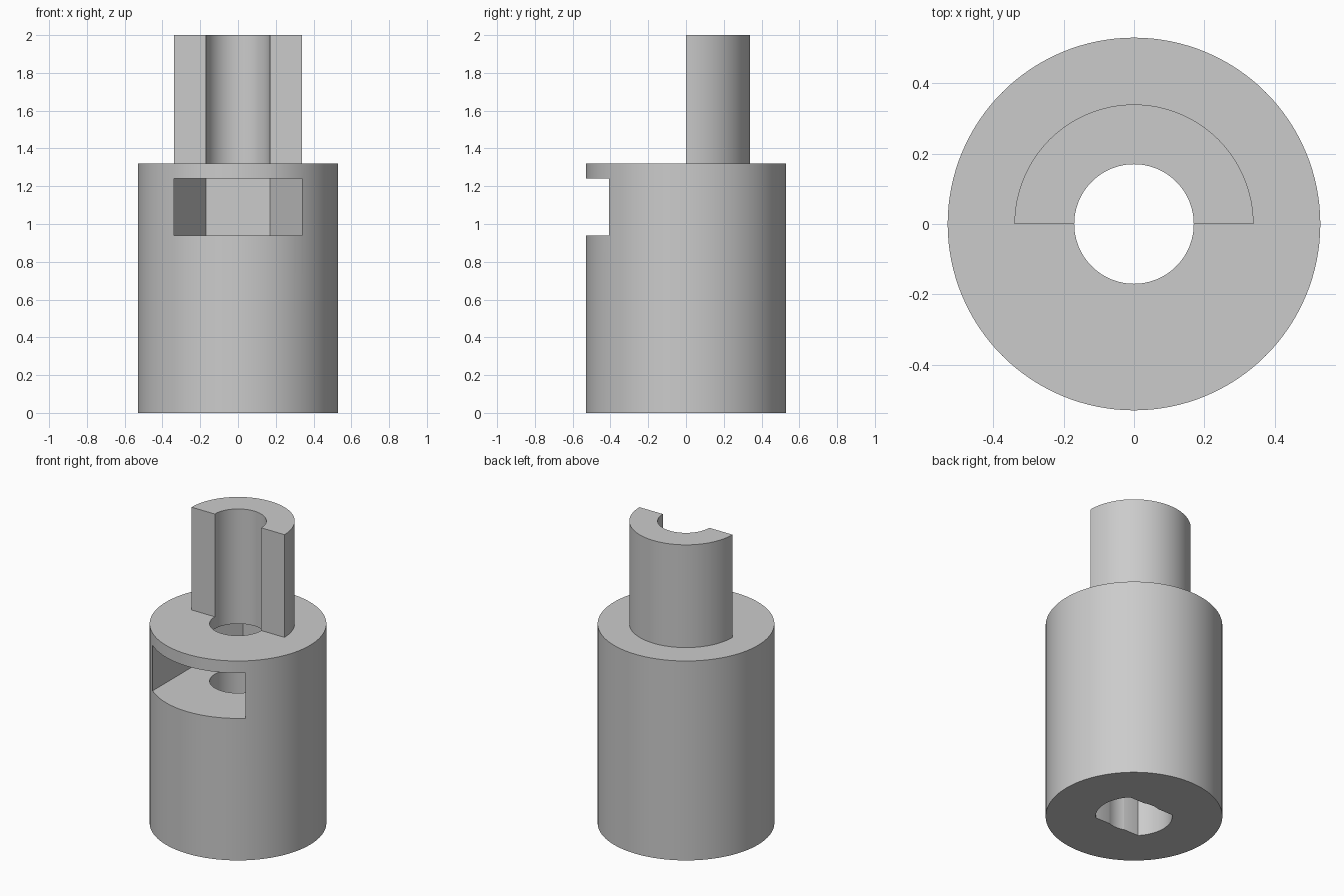
import bpy
import bmesh
from math import sin, cos, pi, asin, radians

cube = bpy.data.objects.get("Cube")
if cube:
    bpy.data.objects.remove(cube, do_unlink=True)

BODY_R, BORE_R, SLEEVE_R = 0.53, 0.17, 0.34
BODY_TOP, TOP = 1.32, 2.0
POCKET_LOW, POCKET_HIGH = 0.94, 1.24
SOCKET_R, SOCKET_FLAT, SOCKET_TOP = 0.23, 0.16, 0.68

grey = bpy.data.materials.new("plain grey")
grey.use_nodes = True
colour = (0.6, 0.6, 0.6, 1)
grey.diffuse_color = colour
grey.node_tree.nodes["Principled BSDF"].inputs["Base Color"].default_value = colour


def arc(radius, start, end, steps):
    """Points along an arc, both ends included."""
    return [(radius * cos(start + (end - start) * i / steps),
             radius * sin(start + (end - start) * i / steps))
            for i in range(steps + 1)]


def prism(name, outline, low, high):
    """Upright solid from a counter-clockwise outline."""
    bm = bmesh.new()
    face = bm.faces.new([bm.verts.new((x, y, low)) for x, y in outline])
    top = bmesh.ops.extrude_face_region(bm, geom=[face])["geom"]
    bmesh.ops.translate(bm, vec=(0, 0, high - low),
                        verts=[v for v in top if isinstance(v, bmesh.types.BMVert)])
    bmesh.ops.recalc_face_normals(bm, faces=bm.faces)
    mesh = bpy.data.meshes.new(name)
    bm.to_mesh(mesh)
    bm.free()
    mesh.materials.append(grey)
    obj = bpy.data.objects.new(name, mesh)
    bpy.context.collection.objects.link(obj)
    return obj


def combine(target, tool, operation):
    """Apply a boolean and remove the tool."""
    tool.hide_render = True
    mod = target.modifiers.new(tool.name, "BOOLEAN")
    mod.operation, mod.solver, mod.object = operation, "EXACT", tool
    bpy.context.view_layer.objects.active = target
    bpy.ops.object.modifier_apply(modifier=mod.name)
    bpy.data.objects.remove(tool, do_unlink=True)


# Round body with the half sleeve rising from its back half
body = prism("coupling_body", arc(BODY_R, 0, 2 * pi, 128)[:-1], 0, BODY_TOP)
sleeve = prism("half_sleeve", arc(SLEEVE_R, 0, pi, 64), BODY_TOP - 0.04, TOP)
combine(body, sleeve, "UNION")

# Round bore through the whole height
bore = prism("bore", arc(BORE_R, 0, 2 * pi, 96)[:-1], -0.1, TOP + 0.1)
combine(body, bore, "DIFFERENCE")

# Shaft socket in the underside, with two flats
half = asin(SOCKET_FLAT / SOCKET_R)
socket = prism("shaft_socket",
               arc(SOCKET_R, -half, half, 32) + arc(SOCKET_R, pi - half, pi + half, 32),
               -0.1, SOCKET_TOP)
combine(body, socket, "DIFFERENCE")

# Hexagonal nut pocket, open to the front
pocket = prism("nut_pocket",
               [(-SLEEVE_R, -0.7), (SLEEVE_R, -0.7)] + arc(SLEEVE_R, 0, pi, 3),
               POCKET_LOW, POCKET_HIGH)
combine(body, pocket, "DIFFERENCE")

bpy.ops.object.select_all(action="DESELECT")
body.select_set(True)
bpy.context.view_layer.objects.active = body
bpy.ops.object.shade_smooth_by_angle(angle=radians(30))
